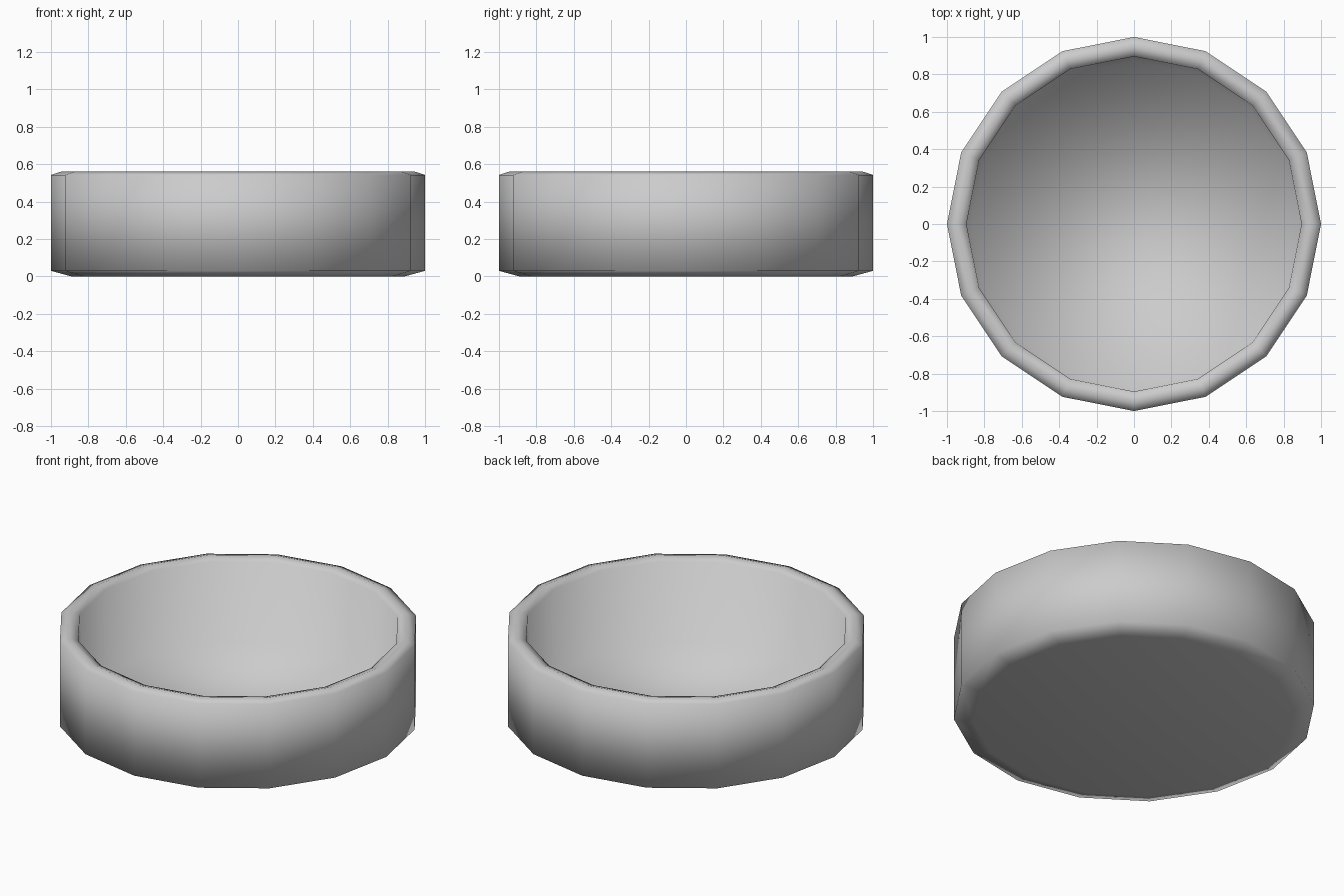
import bpy, bmesh
from math import cos, sin, tau

if "Cube" in bpy.data.objects:
    bpy.data.objects.remove(bpy.data.objects["Cube"])

SIDES = 16
# Bowl cross-section (radius, height): base edge, outer wall, ridged rim, inner wall, floor edge
PROFILE = [(0.89, 0.0), (1.0, 0.03), (1.0, 0.543), (0.947, 0.56), (0.896, 0.543), (0.87, 0.06)]

bm = bmesh.new()
rings = [[bm.verts.new((r * cos(tau * i / SIDES), r * sin(tau * i / SIDES), z))
          for i in range(SIDES)] for r, z in PROFILE]

# Walls and rim
for low, high in zip(rings, rings[1:]):
    for i in range(SIDES):
        j = (i + 1) % SIDES
        bm.faces.new((low[i], low[j], high[j], high[i]))

# Underside and inner floor
bm.faces.new(rings[0][::-1])
bm.faces.new(rings[-1])
bmesh.ops.recalc_face_normals(bm, faces=bm.faces)
for face in bm.faces:
    face.smooth = True

mesh = bpy.data.meshes.new("round_dish")
bm.to_mesh(mesh)
bm.free()
bpy.context.collection.objects.link(bpy.data.objects.new("round_dish", mesh))
